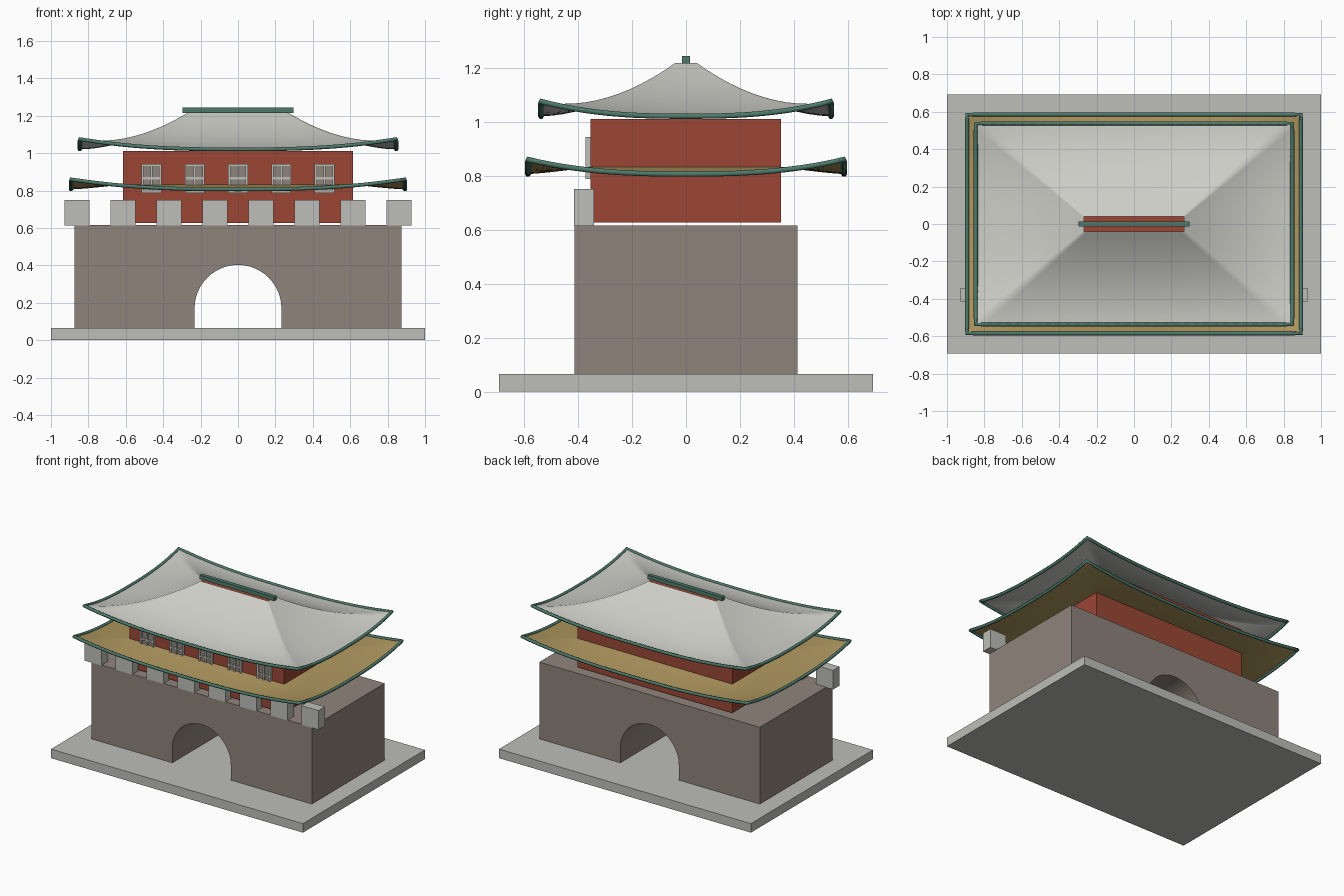
import bpy, bmesh, math

if "Cube" in bpy.data.objects:
    bpy.data.objects.remove(bpy.data.objects["Cube"])

def material(name, rgb):
    m = bpy.data.materials.new(name)
    lin = [(c / 255 / 12.92) if c < 10 else ((c / 255 + 0.055) / 1.055) ** 2.4 for c in rgb]
    m.diffuse_color = (*lin, 1)
    m.use_nodes = True
    m.node_tree.nodes["Principled BSDF"].inputs["Base Color"].default_value = m.diffuse_color
    return m

PALE = material("pale stone", (190, 190, 184))
STONE = material("brown stone", (143, 133, 123))
RED = material("red wall", (155, 70, 53))
ROOF = material("pale roof", (206, 206, 200))
OCHRE = material("ochre roof", (176, 152, 95))
GREEN = material("green trim", (78, 122, 108))

def finish(name, bm, mat):
    bmesh.ops.recalc_face_normals(bm, faces=bm.faces)
    me = bpy.data.meshes.new(name)
    bm.to_mesh(me)
    bm.free()
    ob = bpy.data.objects.new(name, me)
    bpy.context.collection.objects.link(ob)
    me.materials.append(mat)
    return ob

def add_box(bm, x0, x1, y0, y1, z0, z1):
    vs = bmesh.ops.create_cube(bm, size=1)["verts"]
    for v in vs:
        v.co = ((x0 + x1) / 2 + v.co.x * (x1 - x0),
                (y0 + y1) / 2 + v.co.y * (y1 - y0),
                (z0 + z1) / 2 + v.co.z * (z1 - z0))

def box(name, mat, *dims):
    bm = bmesh.new()
    add_box(bm, *dims)
    return finish(name, bm, mat)

# Plinth, red hall and roof ridge
box("plinth", PALE, -1, 1, -0.692, 0.692, 0, 0.065)
box("hall", RED, -0.614, 0.614, -0.354, 0.352, 0.626, 1.01)
box("ridge_beam", GREEN, -0.297, 0.297, -0.014, 0.014, 1.215, 1.243)

# Gate block: front outline with an arched opening, extruded through
R, SPRING, SEG = 0.232, 0.17, 32
outline = [(-0.875, 0.01), (-0.875, 0.616), (0.875, 0.616), (0.875, 0.01), (R, 0.01)]
outline += [(R * math.cos(math.pi * i / SEG), SPRING + R * math.sin(math.pi * i / SEG))
            for i in range(SEG + 1)]
outline.append((-R, 0.01))
bm = bmesh.new()
face = bm.faces.new([bm.verts.new((x, -0.413, z)) for x, z in outline])
ext = bmesh.ops.extrude_face_region(bm, geom=[face])["geom"]
bmesh.ops.translate(bm, vec=(0, 0.826, 0),
                    verts=[g for g in ext if isinstance(g, bmesh.types.BMVert)])
gate = finish("gate_block", bm, STONE)

# Battlements along the front edge
bm = bmesh.new()
for i in range(8):
    x = -0.861 + i * 0.246
    add_box(bm, x - 0.067, x + 0.067, -0.414, -0.341, 0.613, 0.75)
finish("battlements", bm, PALE)

# Windows: pane plates with lattice frames
panes, frames = bmesh.new(), bmesh.new()
W, Z0, Z1, BAR = 0.053, 0.787, 0.943, 0.012
for i in range(-2, 3):
    x = i * 0.2315
    add_box(panes, x - W + 0.002, x + W - 0.002, -0.364, -0.35, Z0 + 0.002, Z1 - 0.002)
    for c in (x - W + BAR / 2, x, x + W - BAR / 2):
        add_box(frames, c - BAR / 2, c + BAR / 2, -0.373, -0.352, Z0, Z1)
    for c in (Z0 + BAR / 2, (Z0 + Z1) / 2, Z1 - BAR / 2):
        add_box(frames, x - W, x + W, -0.372, -0.352, c - BAR / 2, c + BAR / 2)
finish("window_panes", panes, STONE)
finish("window_frames", frames, PALE)

# Swept roofs: four concave slopes with corners lifted, plus a rim along the eaves
def roof(name, mat, inner, outer, z_top, z_eave, lift, power):
    NU, NT = 32, 12

    def point(side, u, t):
        a = inner[0] + (outer[0] - inner[0]) * t
        b = inner[1] + (outer[1] - inner[1]) * t
        z = z_eave + (z_top - z_eave) * (1 - t) ** power + lift * abs(u) ** 2.6 * t ** 2
        return [(a * u, -b, z), (a, b * u, z), (-a * u, b, z), (-a, -b * u, z)][side]

    bm = bmesh.new()
    for side in range(4):
        grid = [[bm.verts.new(point(side, 2 * i / NU - 1, j / NT)) for i in range(NU + 1)]
                for j in range(NT + 1)]
        for j in range(NT):
            for i in range(NU):
                bm.faces.new((grid[j][i], grid[j + 1][i], grid[j + 1][i + 1], grid[j][i + 1]))
    bmesh.ops.remove_doubles(bm, verts=bm.verts, dist=1e-5)
    ob = finish(name, bm, mat)
    ob.data.shade_smooth()

    cu = bpy.data.curves.new(name + "_rim", "CURVE")
    cu.dimensions = "3D"
    cu.bevel_depth, cu.bevel_resolution = 0.011, 1
    path = [point(s, 2 * i / NU - 1, 1) for s in range(4) for i in range(NU)]
    sp = cu.splines.new("POLY")
    sp.points.add(len(path) - 1)
    for p, co in zip(sp.points, path):
        p.co = (*co, 1)
    sp.use_cyclic_u = True
    cu.materials.append(GREEN)
    rim = bpy.data.objects.new(name + "_rim", cu)
    bpy.context.collection.objects.link(rim)

roof("upper_roof", ROOF, (0.267, 0.04), (0.846, 0.537), 1.217, 1.02, 0.055, 1.8)
roof("lower_roof", OCHRE, (0.6, 0.34), (0.893, 0.585), 0.834, 0.806, 0.054, 1.3)
